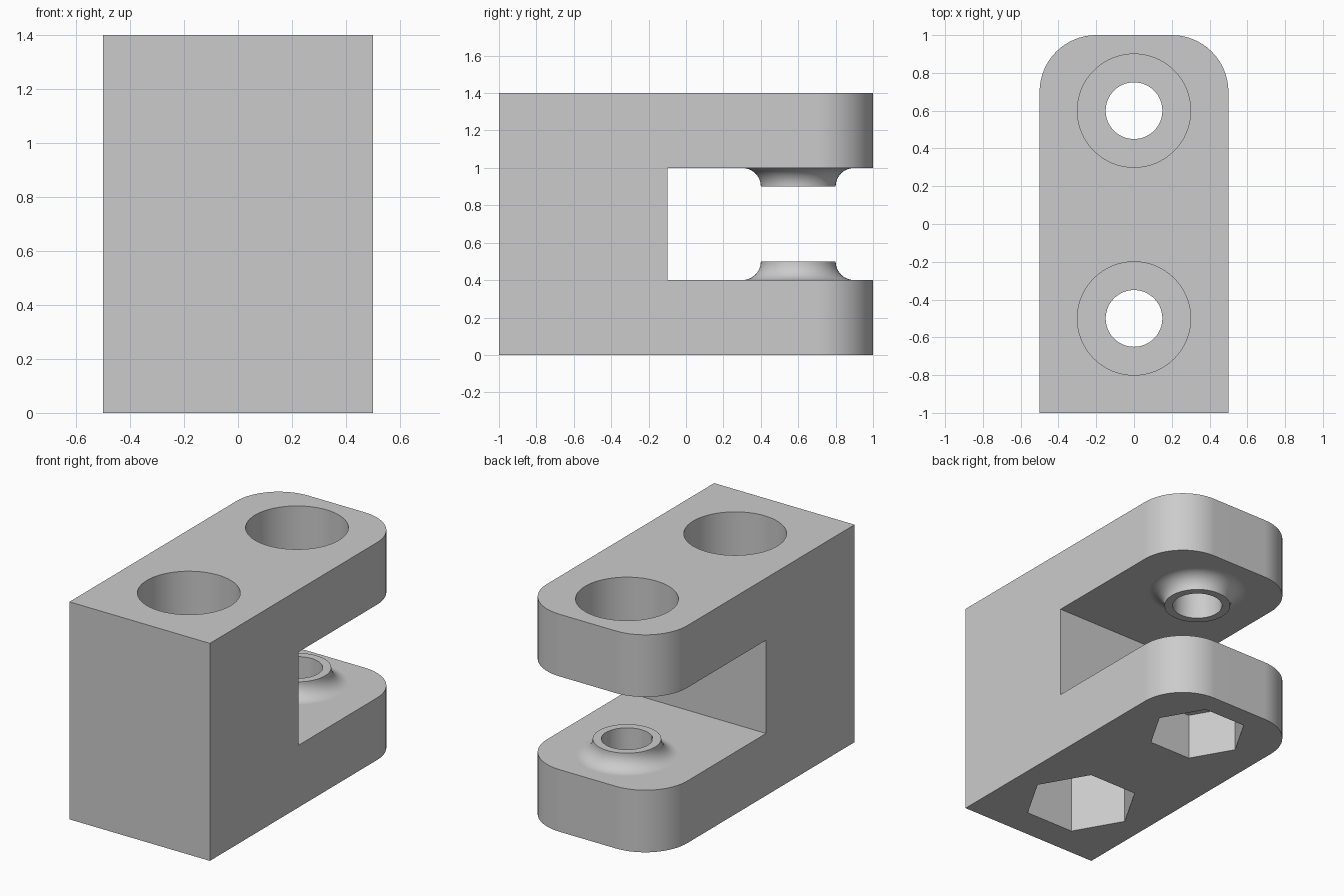
import bpy, bmesh
from math import cos, sin, pi, radians

if "Cube" in bpy.data.objects:
    bpy.data.objects.remove(bpy.data.objects["Cube"], do_unlink=True)

grey = bpy.data.materials.new("plain grey")
grey.use_nodes = True
colour = (0.6, 0.6, 0.6, 1)
grey.diffuse_color = colour
grey.node_tree.nodes["Principled BSDF"].inputs["Base Color"].default_value = colour


def finish(name, bm):
    bmesh.ops.recalc_face_normals(bm, faces=bm.faces)
    mesh = bpy.data.meshes.new(name)
    bm.to_mesh(mesh)
    bm.free()
    mesh.materials.append(grey)
    obj = bpy.data.objects.new(name, mesh)
    bpy.context.collection.objects.link(obj)
    return obj


def arc(cx, cy, r, start, end, steps):
    angles = [radians(start + (end - start) * i / steps) for i in range(steps + 1)]
    return [(cx + r * cos(a), cy + r * sin(a)) for a in angles]


def prism(name, outline, z0, z1):
    bm = bmesh.new()
    face = bm.faces.new([bm.verts.new((x, y, z0)) for x, y in outline])
    ext = bmesh.ops.extrude_face_region(bm, geom=[face], use_keep_orig=True)
    top = [v for v in ext["geom"] if isinstance(v, bmesh.types.BMVert)]
    bmesh.ops.translate(bm, verts=top, vec=(0, 0, z1 - z0))
    return finish(name, bm)


def lathe(name, profile, y):
    """Spin (radius, height) points about a vertical axis at the given y."""
    bm = bmesh.new()
    verts = [bm.verts.new((r, y, z)) for r, z in profile]
    edges = [bm.edges.new(pair) for pair in zip(verts, verts[1:])]
    bmesh.ops.spin(bm, geom=verts + edges, cent=(0, y, 0), axis=(0, 0, 1),
                   angle=2 * pi, steps=64)
    bmesh.ops.remove_doubles(bm, verts=bm.verts, dist=0.0001)
    return finish(name, bm)


def combine(target, tool, operation):
    bpy.context.view_layer.objects.active = target
    mod = target.modifiers.new("combine", "BOOLEAN")
    mod.operation, mod.solver, mod.object = operation, "EXACT", tool
    bpy.ops.object.modifier_apply(modifier=mod.name)
    bpy.data.objects.remove(tool, do_unlink=True)


# Block with two rounded back corners
outline = [(-0.5, -1), (0.5, -1)]
outline += arc(0.2, 0.7, 0.3, 0, 90, 16) + arc(-0.2, 0.7, 0.3, 90, 180, 16)
body = prism("clevis_block", outline, 0, 1.4)

# Slot between the two arms
combine(body, prism("slot", [(-1, -0.1), (1, -0.1), (1, 1.5), (-1, 1.5)], 0.4, 1),
        "DIFFERENCE")

# Flared bosses facing each other inside the slot
for base, up in ((0.4, 1), (1.0, -1)):
    flare = [(r, base + up * h) for r, h in arc(0.3, 0.1, 0.1, 270, 180, 12)]
    profile = [(0, base - up * 0.08), (0.3, base - up * 0.08)] + flare
    combine(body, lathe("boss", profile + [(0, base + up * 0.1)], 0.6), "UNION")

# Bolt holes: round counterbore above, hexagonal nut pocket below
for y, depth, nut_radius, nut_depth in ((0.6, 0.3, 0.3, 0.3), (-0.5, 0.4, 0.346, 0.4)):
    floor = 1.4 - depth
    bore = [(0, 1.6), (0.3, 1.6), (0.3, floor), (0.15, floor), (0.15, 0.1), (0, 0.1)]
    combine(body, lathe("bolt_bore", bore, y), "DIFFERENCE")
    hexagon = arc(0, y, nut_radius, 0, 300, 5)
    combine(body, prism("nut_pocket", hexagon, -0.2, nut_depth), "DIFFERENCE")

# Smooth curves, crisp edges
bpy.ops.object.select_all(action="DESELECT")
body.select_set(True)
bpy.context.view_layer.objects.active = body
bpy.ops.object.shade_smooth_by_angle(angle=radians(30))
normals = body.modifiers.new("flat_face_normals", "WEIGHTED_NORMAL")
normals.keep_sharp = True
